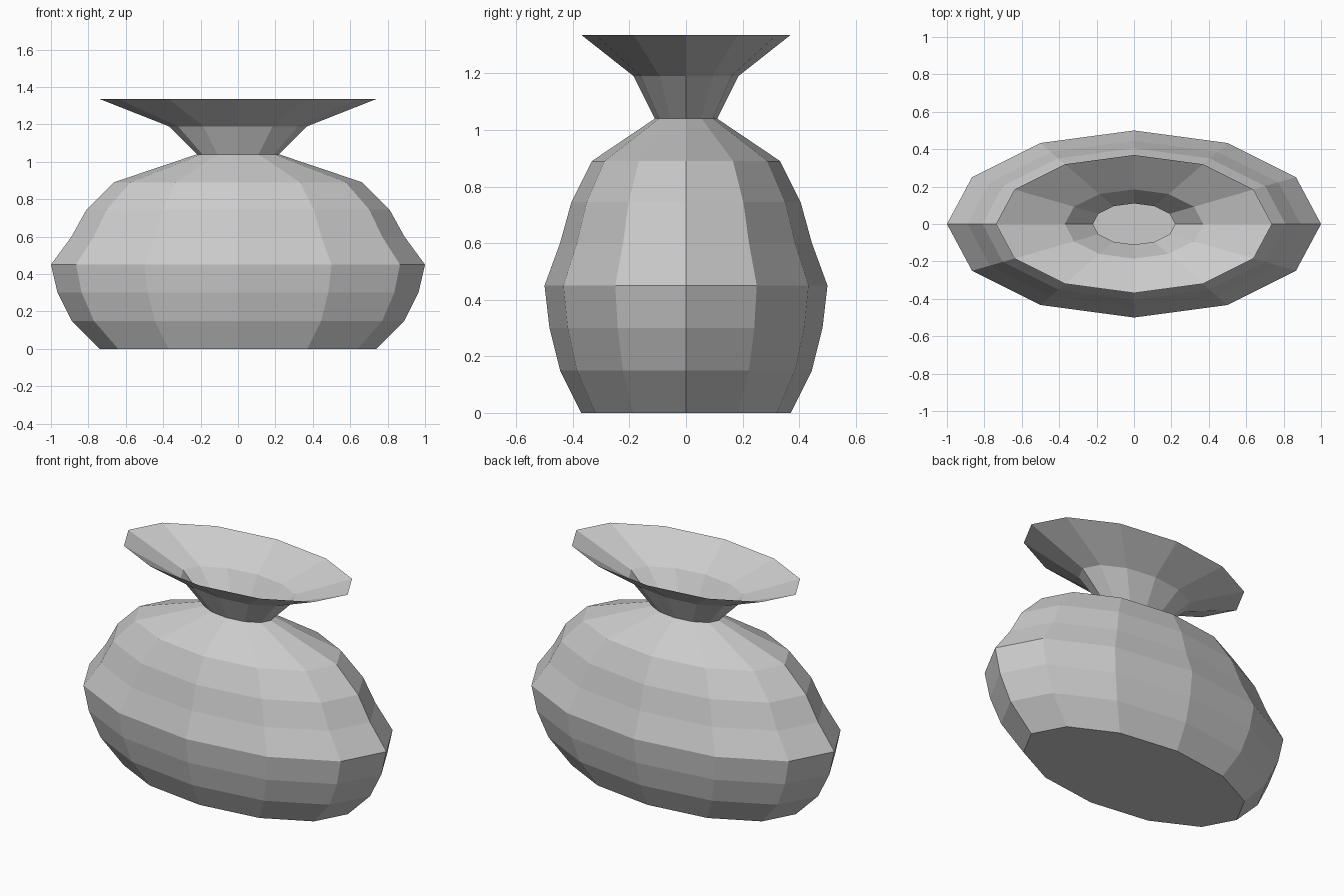
import bpy, bmesh, math
from mathutils import Vector

cube = bpy.data.objects.get("Cube")
if cube:
    bpy.data.objects.remove(cube, do_unlink=True)

# Plain grey clay
grey = (0.6, 0.6, 0.6, 1)
clay = bpy.data.materials.new("grey_clay")
clay.use_nodes = True
clay.diffuse_color = grey
clay.node_tree.nodes["Principled BSDF"].inputs["Base Color"].default_value = grey

# Outline from foot to flared rim: radius, height
SIDES = 12
PROFILE = [(0.74, 0), (0.89, 0.15), (0.965, 0.3), (1, 0.45), (0.89, 0.6),
           (0.81, 0.745), (0.665, 0.89), (0.22, 1.04), (0.37, 1.19), (0.738, 1.335)]

# Turn the outline into a thin open shell
bm = bmesh.new()
verts = [bm.verts.new((r, 0, z)) for r, z in PROFILE]
edges = [bm.edges.new(pair) for pair in zip(verts, verts[1:])]
bmesh.ops.spin(bm, geom=verts + edges, cent=(0, 0, 0), axis=(0, 0, 1),
               angle=math.tau, steps=SIDES, use_duplicate=False)
bmesh.ops.remove_doubles(bm, verts=bm.verts[:], dist=0.001)

# Flat base
foot = [e for e in bm.edges if all(v.co.z < 0.001 for v in e.verts)]
bmesh.ops.contextual_create(bm, geom=foot)

# Flatten front to back into an oval vase
bmesh.ops.scale(bm, vec=Vector((1, 0.5, 1)), verts=bm.verts[:])
bmesh.ops.recalc_face_normals(bm, faces=bm.faces[:])
base = min(bm.faces, key=lambda f: f.calc_center_median().z)
if base.normal.z > 0:
    bmesh.ops.reverse_faces(bm, faces=bm.faces[:])

mesh = bpy.data.meshes.new("vase")
bm.to_mesh(mesh)
bm.free()
mesh.materials.append(clay)
vase = bpy.data.objects.new("vase", mesh)
bpy.context.collection.objects.link(vase)
